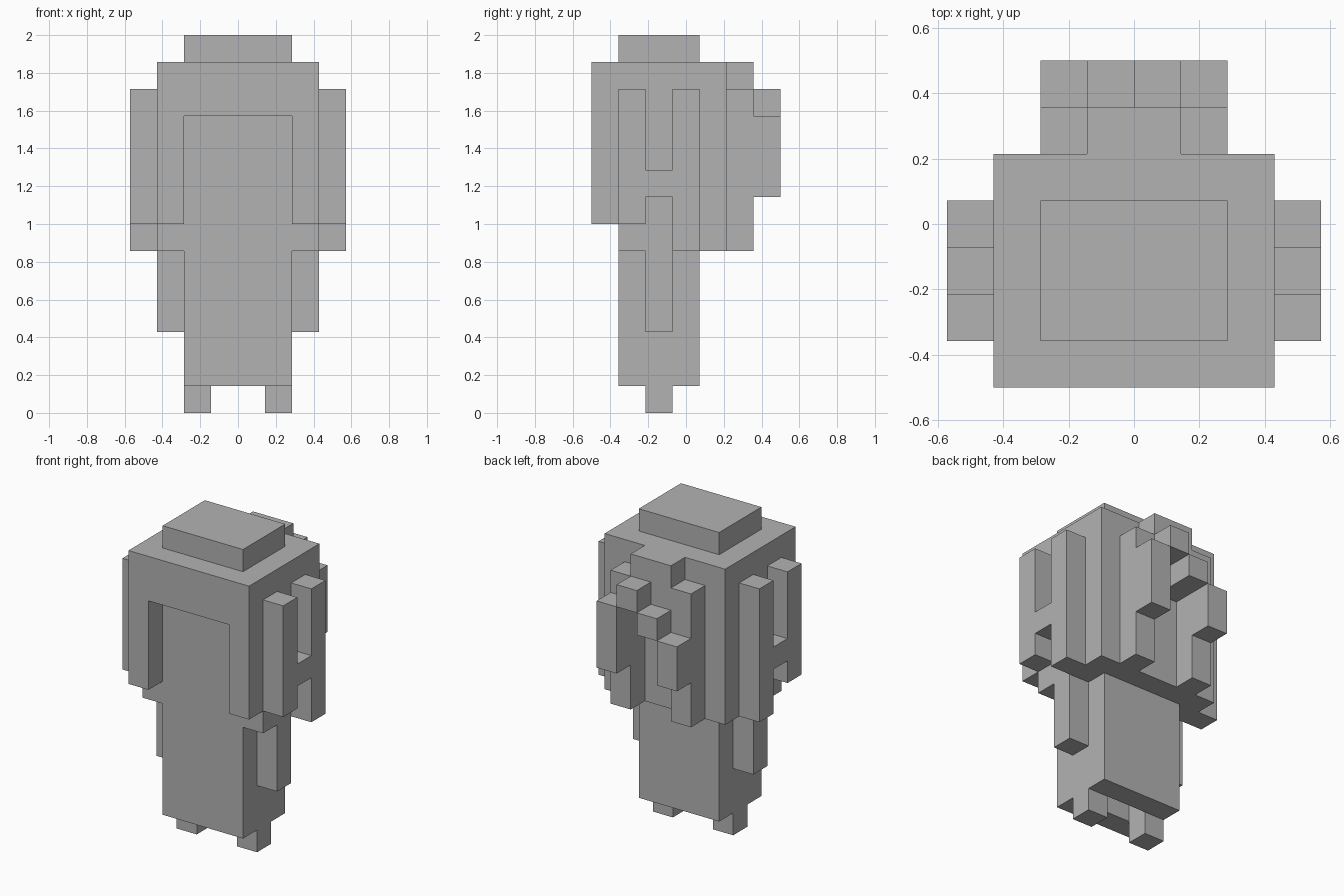
import bpy
import bmesh
from mathutils import Vector

cube = bpy.data.objects.get("Cube")
if cube:
    bpy.data.objects.remove(cube, do_unlink=True)

U = 1 / 7          # edge length of one block
DEPTH_MID = 3.5    # blocks are counted from the front; this is the middle

grey = bpy.data.materials.new("plain_grey")
grey.use_nodes = True
grey.diffuse_color = (0.45, 0.45, 0.45, 1)
grey.node_tree.nodes["Principled BSDF"].inputs["Base Color"].default_value = (0.45, 0.45, 0.45, 1)


def part(name, *boxes, mirror=False):
    """One object made of boxes, each given as block ranges in x, y, z."""
    bm = bmesh.new()
    for x, y, z in boxes:
        spans = [x, (-x[1], -x[0])] if mirror else [x]
        for sx in spans:
            lo = Vector((sx[0], y[0] - DEPTH_MID, z[0])) * U
            hi = Vector((sx[1], y[1] - DEPTH_MID, z[1])) * U
            verts = bmesh.ops.create_cube(bm, size=1)["verts"]
            bmesh.ops.scale(bm, vec=hi - lo, verts=verts)
            bmesh.ops.translate(bm, vec=(lo + hi) / 2, verts=verts)
    mesh = bpy.data.meshes.new(name)
    bm.to_mesh(mesh)
    bm.free()
    mesh.materials.append(grey)
    obj = bpy.data.objects.new(name, mesh)
    bpy.context.collection.objects.link(obj)
    return obj


# Hollow body, open underneath between the legs
part("body_front", ((-2, 2), (1, 2), (1, 13)))
part("body_back", ((-2, 2), (3, 4), (1, 13)))
part("body_sides", ((1, 2), (2, 3), (1, 13)), mirror=True)
part("legs", ((1, 2), (2, 3), (0, 1)), mirror=True)
part("arms", ((2, 3), (2, 3), (3, 6)), mirror=True)

# Hood around the head
part("head_cap", ((-2, 2), (1, 4), (13, 14)))
part("hood_brow", ((-2, 2), (0, 1), (11, 13)))
part("hood_front_edges", ((2, 3), (0, 1), (7, 13)), mirror=True)
part("hood_sides", ((2, 3), (1, 5), (6, 13)), mirror=True)
part("hood_back", ((-2, 2), (4, 5), (6, 13)))

# Strands on both sides, joined by a short bridge
part("side_strands",
     ((3, 4), (1, 2), (7, 12)),
     ((3, 4), (2, 3), (8, 9)),
     ((3, 4), (3, 4), (6, 12)), mirror=True)

# Strands at the back
part("back_strands", ((1, 2), (5, 6), (6, 12)), mirror=True)
part("back_crest",
     ((0, 1), (5, 6), (11, 13)),
     ((-1, 0), (5, 6), (10, 13)))

# Outer back layer, stepping down across the back
part("outer_back_steps",
     ((1, 2), (6, 7), (8, 11)),
     ((0, 1), (6, 7), (11, 12)),
     ((-1, 0), (6, 7), (10, 11)),
     ((-2, -1), (6, 7), (8, 10)))
